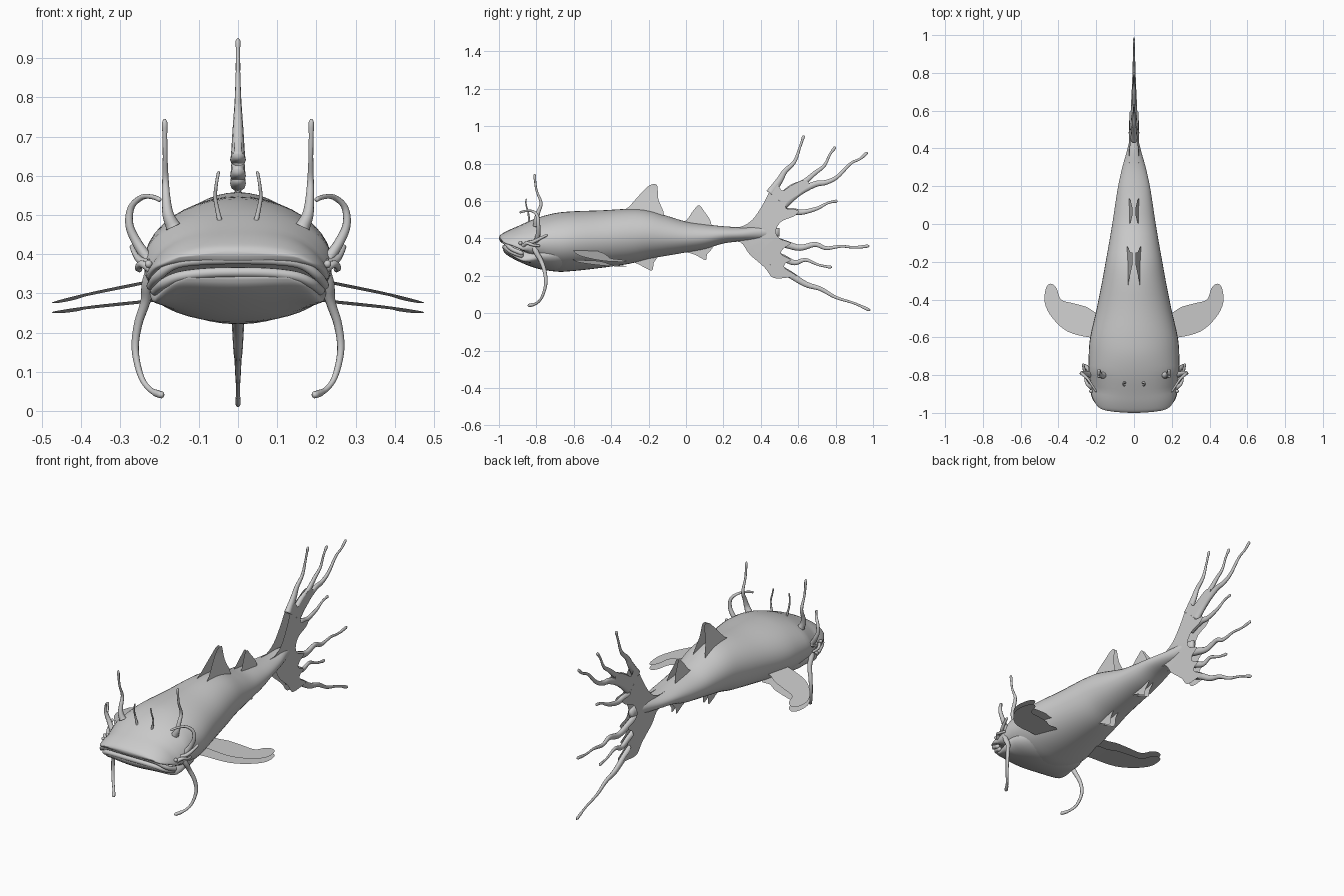
import bpy, bmesh, math
from mathutils import Vector


def spline(pts, n, closed=False):
    """Catmull-Rom interpolation of tuples of any length."""
    out, c = [], len(pts)
    get = (lambda i: pts[i % c]) if closed else (lambda i: pts[max(0, min(c - 1, i))])
    for i in range(c if closed else c - 1):
        p0, p1, p2, p3 = get(i - 1), get(i), get(i + 1), get(i + 2)
        for k in range(n):
            t = k / n
            out.append(tuple(0.5 * (2 * b + (d - a) * t + (2 * a - 5 * b + 4 * d - e) * t * t
                       + (3 * b - a - 3 * d + e) * t ** 3) for a, b, d, e in zip(p0, p1, p2, p3)))
    if not closed:
        out.append(tuple(pts[-1]))
    return out


def finish(name, bm):
    bmesh.ops.remove_doubles(bm, verts=bm.verts, dist=0.00005)
    bmesh.ops.recalc_face_normals(bm, faces=bm.faces)
    me = bpy.data.meshes.new(name)
    bm.to_mesh(me)
    bm.free()
    for p in me.polygons:
        p.use_smooth = True
    ob = bpy.data.objects.new(name, me)
    bpy.context.collection.objects.link(ob)
    return ob


def skin(name, rings):
    bm = bmesh.new()
    vs = [[bm.verts.new(p) for p in r] for r in rings]
    n = len(vs[0])
    for a, b in zip(vs, vs[1:]):
        for i in range(n):
            bm.faces.new((a[i], a[(i + 1) % n], b[(i + 1) % n], b[i]))
    bm.faces.new(vs[0])
    bm.faces.new(vs[-1])
    return finish(name, bm)


def hull(name, stations):
    """Elliptical loft along y; the front droops and sweeps back at its corners."""
    rings = []
    for y, w, zb, zt in spline(stations, 4):
        k = max(0.0, min(1.0, (-0.78 - y) / 0.12))
        ring = []
        for i in range(40):
            a = 2 * math.pi * i / 40
            x = w * math.cos(a)
            q = abs(x) / 0.2
            ring.append((x, y + 0.022 * k * q ** 2,
                         (zb + zt) / 2 + (zt - zb) / 2 * math.sin(a) - 0.03 * k * min(q, 1.15) ** 4))
        rings.append(ring)
    return skin(name, rings)


def tube(name, pts, r0, r1, bulb=1.0, flat=1.0, sx=1):
    path = [Vector(p) for p in spline(pts, 6)]
    path = [Vector((p.x * sx, p.y, p.z)) for p in path]
    last, rings, n = len(path) - 1, [], None
    for i, p in enumerate(path):
        t = (path[min(i + 1, last)] - path[max(i - 1, 0)]).normalized()
        if n is None:
            n = Vector((1, 0, 0)) if abs(t.x) < 0.8 else Vector((0, 1, 0))
        n = (n - t * n.dot(t)).normalized()
        b = t.cross(n)
        f = i / last
        r = r0 + (r1 - r0) * min(1, f * 1.3) ** 0.7
        if f > 0.9:
            r *= bulb
        if i == last:
            r *= 0.4
        rings.append([p + n * (r * flat * math.cos(j * math.pi / 5)) + b * (r * math.sin(j * math.pi / 5))
                      for j in range(10)])
    return skin(name, rings)


def fin(name, outline, thick, rim, place):
    """Smooth outline with rounded rims; thick(u, v) is the half thickness."""
    bm = bmesh.new()
    pts = spline(outline, 4, True)
    for s in (1, -1):
        f = bm.faces.new([bm.verts.new((u, v, 0)) for u, v in pts])
        for frac, h in ((0.3, 0.65), (0.7, 1.0)):
            bmesh.ops.inset_region(bm, faces=[f], thickness=rim * frac, use_even_offset=False)
            for v in f.verts:
                v.co.z = s * h * thick(v.co.x, v.co.y)
    bmesh.ops.triangulate(bm, faces=[f for f in bm.faces if len(f.verts) > 4])
    for v in bm.verts:
        v.co = place(*v.co)
    return finish(name, bm)


# Body and upper head, then the lower jaw
hull("body", [(-1.0, .15, .397, .408), (-.988, .19, .38, .422), (-.95, .218, .368, .443),
              (-.9, .232, .335, .465), (-.8, .24, .25, .508), (-.7, .24, .223, .535), (-.6, .232, .226, .545),
              (-.45, .198, .243, .55), (-.3, .168, .265, .558), (-.2, .15, .29, .55), (-.1, .132, .308, .52),
              (0, .115, .325, .49), (.1, .1, .343, .476), (.2, .084, .373, .465), (.3, .062, .385, .46),
              (.4, .034, .395, .465), (.5, .012, .41, .455)])
hull("lower_jaw", [(-.978, .13, .338, .352), (-.962, .17, .315, .362), (-.9, .212, .279, .368),
                   (-.8, .225, .24, .38), (-.7, .215, .225, .4), (-.6, .17, .24, .4)])

# Lips, full width
for nm, half, r in (("upper_lip", [(.222, -.87, .318), (.205, -.93, .343), (.16, -.962, .374), (.09, -.976, .384)], .012),
                    ("lower_lip", [(.212, -.87, .306), (.19, -.925, .325), (.15, -.952, .343), (.08, -.966, .352)], .013)):
    mid = [(0, half[-1][1] - .004, half[-1][2] + .002)]
    tube(nm, [(-x, y, z) for x, y, z in half] + mid + half[::-1], r, r)

# Tail web
side = lambda u, v, w: Vector((w, u, v))
fin("tail_web", [(.2, .455), (.29, .462), (.355, .50), (.41, .58), (.45, .655), (.485, .69), (.515, .655),
                 (.56, .68), (.62, .71), (.66, .69), (.6, .635), (.545, .6), (.535, .56), (.6, .55),
                 (.58, .52), (.51, .49), (.48, .44), (.5, .4), (.56, .375), (.52, .345), (.51, .315),
                 (.56, .285), (.53, .265), (.53, .24), (.59, .2), (.54, .19), (.465, .19), (.42, .245),
                 (.34, .315), (.29, .38), (.2, .385)],
    lambda u, v: max(.012, .028 - .05 * abs(v - .42)), .016, side)

# Tail filaments as (y, z) paths
for i, p in enumerate([
        [(.45, .64), (.5, .71), (.53, .76), (.58, .81), (.61, .89), (.63, .95)],
        [(.5, .6), (.56, .665), (.63, .70), (.69, .75), (.74, .79), (.77, .85), (.8, .89)],
        [(.52, .58), (.6, .645), (.69, .69), (.75, .7), (.81, .73), (.88, .80), (.93, .825), (.97, .86)],
        [(.48, .53), (.56, .545), (.62, .54), (.7, .56), (.76, .59), (.81, .6)],
        [(.44, .4), (.53, .37), (.61, .35), (.69, .368), (.75, .348), (.83, .358), (.9, .352), (.98, .36)],
        [(.45, .32), (.52, .295), (.58, .27), (.64, .285), (.71, .258), (.78, .245)],
        [(.45, .26), (.55, .21), (.64, .155), (.72, .13), (.8, .085), (.9, .053), (.985, .014)]]):
    tube(f"tail_filament_{i + 1}", [(0, y, z) for y, z in p], .027, .007, 1.25, .75)

# Dorsal and belly fins
fin("front_dorsal_fin", [(-.37, .53), (-.31, .565), (-.245, .636), (-.195, .683), (-.155, .684), (-.148, .61),
                         (-.118, .53), (-.15, .5), (-.3, .5)],
    lambda u, v: max(.008, .034 - .2 * (v - .54)), .022, side)
fin("rear_dorsal_fin", [(-.03, .475), (.005, .5), (.04, .55), (.07, .577), (.095, .548), (.132, .49), (.12, .45), (0, .45)],
    lambda u, v: max(.007, .024 - .2 * (v - .48)), .016, side)
fin("front_belly_fin", [(-.3, .285), (-.25, .26), (-.21, .238), (-.18, .23), (-.172, .27), (-.15, .32), (-.28, .32)],
    lambda u, v: .016, .012, side)
fin("rear_belly_fin", [(-.01, .335), (.05, .312), (.105, .284), (.113, .315), (.14, .36), (.02, .37)],
    lambda u, v: .014, .01, side)

for sx, tag in ((1, "left"), (-1, "right")):
    # Pectoral fins
    fin(f"{tag}_pectoral_fin", [(.15, -.6), (.235, -.6), (.35, -.57), (.43, -.5), (.472, -.42), (.466, -.34),
                                (.44, -.316), (.41, -.34), (.386, -.4), (.32, -.42), (.25, -.44), (.2, -.47), (.14, -.48)],
        lambda u, v: .026 - .05 * max(0, u - .2), .03,
        lambda u, v, w: Vector((sx * u, v, .31 - .14 * max(0, u - .2) - .05 * (v + .55) + w)))
    # Barbels
    tube(f"{tag}_tall_barbel", [(.165, -.8, .47), (.178, -.8, .5), (.183, -.79, .54), (.185, -.775, .59),
                                (.186, -.8, .66), (.187, -.81, .745)], .02, .006, 1.2, sx=sx)
    tube(f"{tag}_loop_barbel", [(.225, -.8, .38), (.258, -.79, .43), (.277, -.79, .475), (.272, -.795, .52),
                                (.245, -.82, .545), (.218, -.86, .546), (.198, -.89, .538)], .016, .006, sx=sx)
    tube(f"{tag}_chin_barbel", [(.215, -.82, .37), (.231, -.8, .325), (.236, -.775, .28), (.255, -.755, .22),
                                (.262, -.75, .155), (.247, -.77, .087), (.222, -.8, .053), (.192, -.845, .04)],
         .018, .007, 1.3, sx=sx)
    tube(f"{tag}_nostril_barbel", [(.045, -.84, .48), (.052, -.84, .51), (.058, -.845, .545), (.055, -.855, .58),
                                   (.049, -.855, .612)], .007, .004, sx=sx)
    tube(f"{tag}_cheek_barbel_upper", [(.228, -.84, .375), (.25, -.81, .385), (.264, -.77, .405), (.27, -.74, .42)],
         .013, .007, sx=sx)
    tube(f"{tag}_cheek_barbel_lower", [(.22, -.87, .36), (.245, -.85, .375), (.256, -.82, .365), (.25, -.78, .36)],
         .012, .007, sx=sx)
    # Eyes
    bm = bmesh.new()
    bmesh.ops.create_uvsphere(bm, u_segments=14, v_segments=8, radius=.01)
    bmesh.ops.translate(bm, verts=bm.verts, vec=(sx * .228, -.885, .375))
    finish(f"{tag}_eye", bm)
